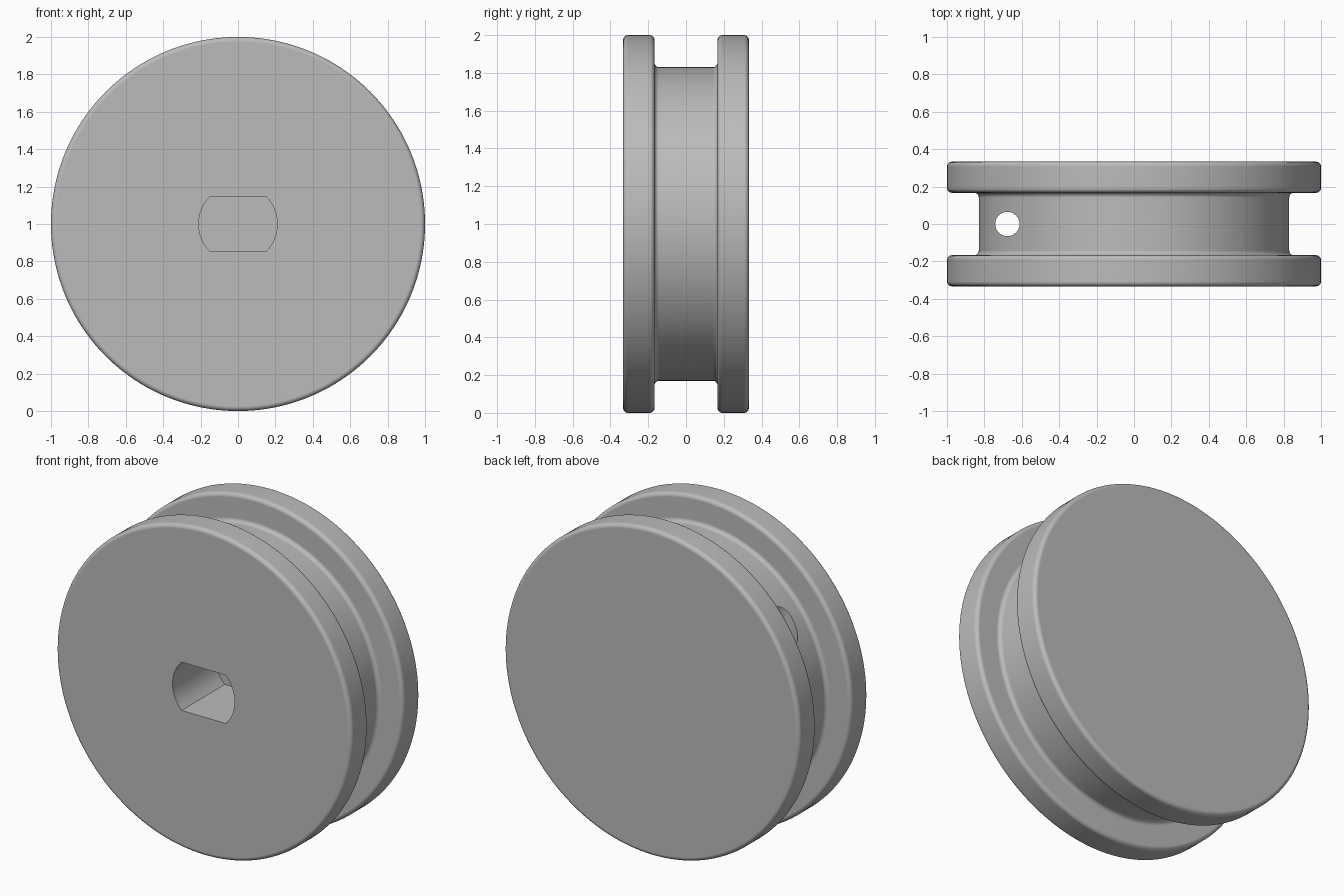
import bpy, bmesh, math
from mathutils import Matrix, Vector

cube = bpy.data.objects.get("Cube")
if cube:
    bpy.data.objects.remove(cube, do_unlink=True)

RADIUS, GROOVE_R = 1.0, 0.83
HALF, GROOVE_HALF, FILLET = 0.333, 0.167, 0.025
SEGMENTS = 160

grey = bpy.data.materials.new("plain grey")
grey.use_nodes = True
color = (0.5, 0.5, 0.5, 1)
grey.diffuse_color = color
grey.node_tree.nodes["Principled BSDF"].inputs["Base Color"].default_value = color


def make_object(name, bm):
    bmesh.ops.recalc_face_normals(bm, faces=bm.faces)
    mesh = bpy.data.meshes.new(name)
    bm.to_mesh(mesh)
    bm.free()
    mesh.materials.append(grey)
    obj = bpy.data.objects.new(name, mesh)
    bpy.context.collection.objects.link(obj)
    return obj


def rounded(corners, radius, steps=5):
    """Round every inner corner of an open right-angled profile."""
    points = [corners[0]]
    for before, corner, after in zip(corners, corners[1:], corners[2:]):
        a = (before - corner).normalized() * radius
        b = (after - corner).normalized() * radius
        for i in range(steps + 1):
            t = math.pi / 2 * i / steps
            points.append(corner + a * (1 - math.sin(t)) + b * (1 - math.cos(t)))
    return points + [corners[-1]]


def prism(name, outline, depth):
    """Extrude a closed outline along the depth vector."""
    bm = bmesh.new()
    face = bm.faces.new([bm.verts.new(p) for p in outline])
    new = bmesh.ops.extrude_face_region(bm, geom=[face], use_keep_orig=True)["geom"]
    bmesh.ops.translate(bm, vec=depth, verts=[v for v in new if isinstance(v, bmesh.types.BMVert)])
    return make_object(name, bm)


# Grooved wheel, turned around the y axis
half = [(0, HALF), (RADIUS, HALF), (RADIUS, GROOVE_HALF), (GROOVE_R, GROOVE_HALF)]
corners = half + [(r, -y) for r, y in reversed(half)]
profile = rounded([Vector(c) for c in corners], FILLET)
bm = bmesh.new()
rings = []
for p in profile[1:-1]:
    rings.append([bm.verts.new((p.x * math.cos(a), p.y, 1 + p.x * math.sin(a)))
                  for a in (2 * math.pi * i / SEGMENTS for i in range(SEGMENTS))])
for low, high in zip(rings, rings[1:]):
    for i in range(SEGMENTS):
        j = (i + 1) % SEGMENTS
        bm.faces.new((low[i], low[j], high[j], high[i]))
bm.faces.new(rings[0])
bm.faces.new(rings[-1])
wheel = make_object("grooved_wheel", bm)

# Blind shaft socket with two flats, opening at the front
SOCKET_R, FLAT, DEPTH = 0.21, 0.148, 0.417
limit = math.asin(FLAT / SOCKET_R)
outline = []
for side in (0, math.pi):
    for i in range(17):
        a = side - limit + 2 * limit * i / 16
        outline.append((SOCKET_R * math.cos(a), -HALF - 0.1, 1 + SOCKET_R * math.sin(a)))
socket = prism("socket_cutter", outline, (0, DEPTH + 0.1, 0))

# Cord hole running straight down through the groove
bm = bmesh.new()
bmesh.ops.create_cone(bm, cap_ends=True, segments=48, radius1=0.065, radius2=0.065, depth=3,
                      matrix=Matrix.Translation((-0.677, 0, 1)))
hole = make_object("cord_hole_cutter", bm)

# Cut the openings
bpy.context.view_layer.objects.active = wheel
wheel.select_set(True)
for cutter in (socket, hole):
    cutter.hide_render = True
    mod = wheel.modifiers.new("cut", 'BOOLEAN')
    mod.operation, mod.solver, mod.object = 'DIFFERENCE', 'EXACT', cutter
    bpy.ops.object.modifier_apply(modifier=mod.name)
for cutter in (socket, hole):
    bpy.data.objects.remove(cutter, do_unlink=True)

# Smooth curves, crisp flats
bpy.ops.object.select_all(action='DESELECT')
wheel.select_set(True)
bpy.ops.object.shade_smooth_by_angle(angle=math.radians(30))
weighted = wheel.modifiers.new("weighted normals", 'WEIGHTED_NORMAL')
weighted.keep_sharp = True
